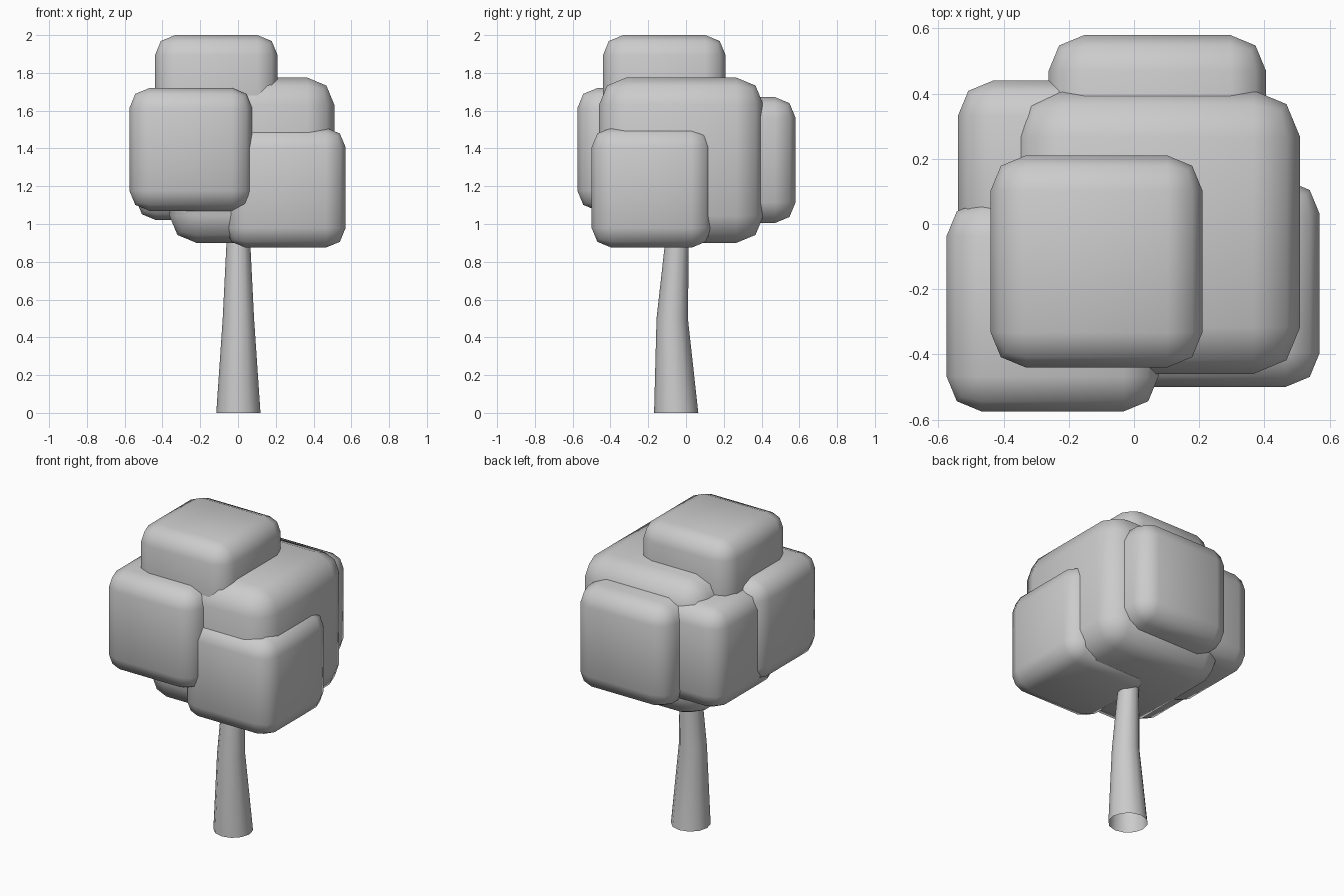
import bpy, bmesh
from math import cos, sin, tau

if "Cube" in bpy.data.objects:
    bpy.data.objects.remove(bpy.data.objects["Cube"])


def smooth(obj):
    bpy.ops.object.select_all(action='DESELECT')
    obj.select_set(True)
    bpy.context.view_layer.objects.active = obj
    bpy.ops.object.shade_smooth_by_angle(angle=1.1)


# Leaf clumps: rounded cubes given by their lower and upper corners
def leaf_block(name, low, high):
    centre = [(a + b) / 2 for a, b in zip(low, high)]
    size = [b - a for a, b in zip(low, high)]
    bpy.ops.mesh.primitive_cube_add(size=1, location=centre)
    obj = bpy.context.object
    obj.name = name
    obj.scale = size
    bpy.ops.object.transform_apply(location=False, rotation=False, scale=True)
    bevel = obj.modifiers.new("round_edges", 'BEVEL')
    bevel.width = min(size) * 0.165
    bevel.segments = 2
    bpy.ops.object.modifier_apply(modifier=bevel.name)
    smooth(obj)


leaf_block("leaves_top", (-0.44, -0.44, 1.35), (0.21, 0.21, 2.0))
leaf_block("leaves_centre", (-0.363, -0.46, 0.90), (0.51, 0.41, 1.775))
leaf_block("leaves_front_left", (-0.575, -0.575, 1.07), (0.075, 0.07, 1.72))
leaf_block("leaves_front_right", (-0.065, -0.50, 0.875), (0.57, 0.135, 1.51))
leaf_block("leaves_back", (-0.262, -0.085, 1.005), (0.405, 0.58, 1.672))
leaf_block("leaves_back_left", (-0.54, -0.21, 1.02), (0.11, 0.44, 1.67))

# Trunk: open tapered tube with a slight bend, rings as (y, z, radius)
SIDES = 12
bm = bmesh.new()
rings = []
for y, z, r in [(-0.052, 0, 0.117), (-0.073, 0.5, 0.083), (-0.042, 1.0, 0.058)]:
    rings.append([bm.verts.new((0.002 + r * cos(tau * i / SIDES),
                                y + r * sin(tau * i / SIDES), z))
                  for i in range(SIDES)])
for lower, upper in zip(rings, rings[1:]):
    for i in range(SIDES):
        j = (i + 1) % SIDES
        bm.faces.new((lower[i], lower[j], upper[j], upper[i]))
mesh = bpy.data.meshes.new("trunk")
bm.to_mesh(mesh)
bm.free()
trunk = bpy.data.objects.new("trunk", mesh)
bpy.context.collection.objects.link(trunk)
smooth(trunk)
